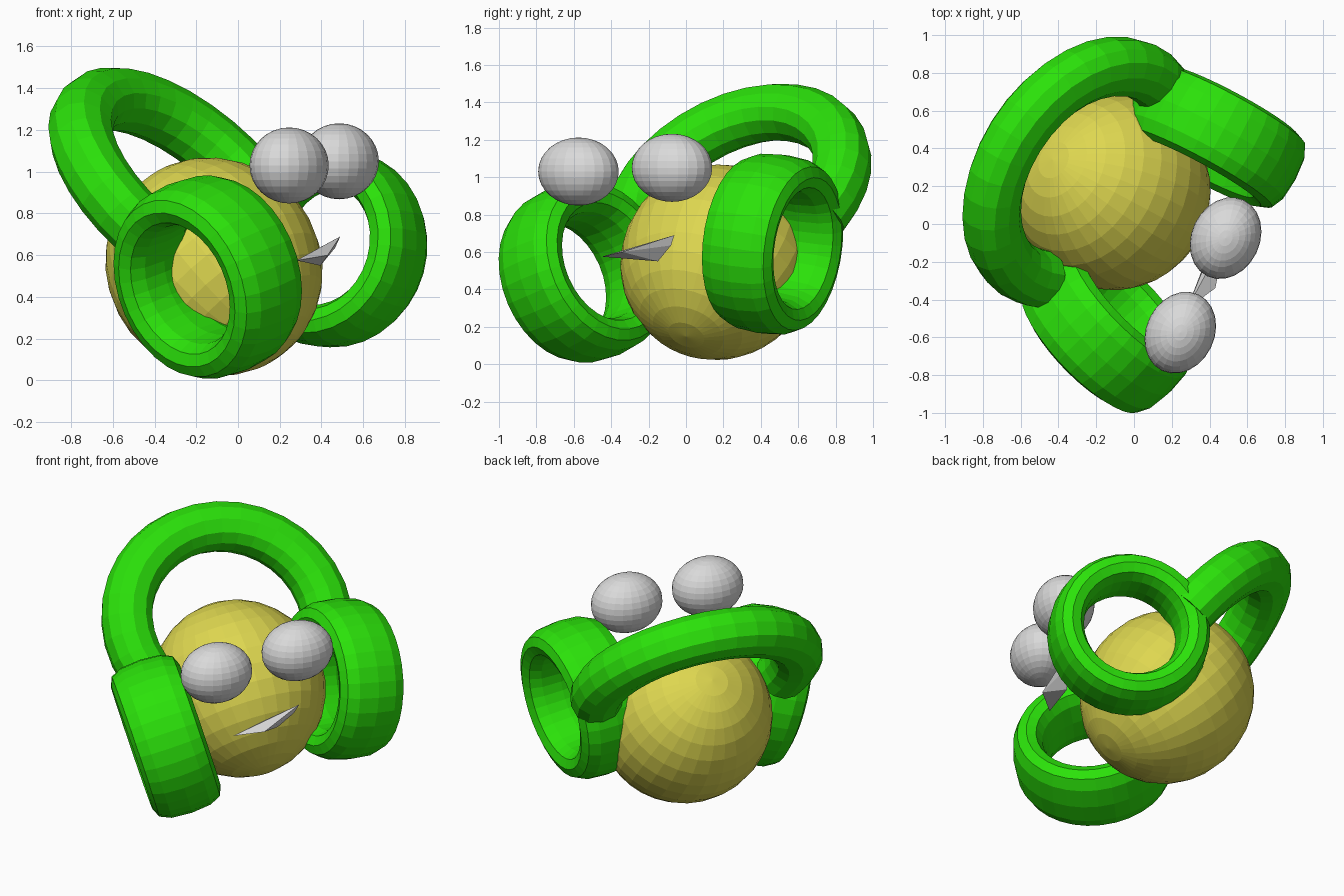
import bpy, bmesh, math
from mathutils import Vector, Matrix

if "Cube" in bpy.data.objects:
    bpy.data.objects.remove(bpy.data.objects["Cube"])


def material(name, color):
    m = bpy.data.materials.new(name)
    m.diffuse_color = (*color, 1)
    m.use_nodes = True
    m.node_tree.nodes["Principled BSDF"].inputs["Base Color"].default_value = m.diffuse_color
    return m


GREEN = material("bright green", (0.024, 0.76, 0.003))
YELLOW = material("mustard yellow", (0.73, 0.68, 0.08))
GREY = material("light grey", (0.70, 0.70, 0.70))


def finish(name, bm, mat):
    bmesh.ops.recalc_face_normals(bm, faces=bm.faces[:])
    me = bpy.data.meshes.new(name)
    bm.to_mesh(me)
    bm.free()
    me.materials.append(mat)
    ob = bpy.data.objects.new(name, me)
    bpy.context.collection.objects.link(ob)
    return ob


def frame(center, axis, up):
    """Matrix whose local z is axis and local y is as close to up as possible."""
    z = Vector(axis).normalized()
    y = Vector(up)
    y = (y - z * y.dot(z)).normalized()
    x = y.cross(z)
    m = Matrix((x, y, z)).transposed().to_4x4()
    m.translation = Vector(center)
    return m


def ring(name, mat, m, radius, radial, axial, arc=360, segs=32, sides=12, power=0.8, widen=1):
    """Sweep a squarish oval section round local z; a partial arc is centred on local y."""
    bm = bmesh.new()
    full = arc >= 360
    count = segs if full else segs + 1
    loops = []
    for i in range(count):
        a = math.radians(90 - arc / 2 + arc * i / segs)
        loop = []
        for j in range(sides):
            t = 2 * math.pi * j / sides
            c, s = math.cos(t), math.sin(t)
            r = radius + radial * math.copysign(abs(c) ** power, c)
            h = axial * math.copysign(abs(s) ** power, s)
            loop.append(bm.verts.new(m @ Vector((widen * r * math.cos(a), r * math.sin(a), h))))
        loops.append(loop)
    for i in range(segs):
        p, q = loops[i], loops[(i + 1) % count]
        for j in range(sides):
            k = (j + 1) % sides
            bm.faces.new((p[j], p[k], q[k], q[j]))
    if not full:
        bm.faces.new(loops[0])
        bm.faces.new(loops[-1])
    return finish(name, bm, mat)


def ball(name, mat, m, size, segs=32, rings=16):
    bm = bmesh.new()
    bmesh.ops.create_uvsphere(bm, u_segments=segs, v_segments=rings, radius=1,
                              matrix=m @ Matrix.Diagonal((*size, 1)))
    return finish(name, bm, mat)


UP = (-0.59, 0.32, 0.74)      # the tilted top of the head
SIDE = (0.433, 0.90, 0.036)   # from one eye to the other

# Head
ball("head", YELLOW, frame((-0.115, 0.17, 0.545), UP, SIDE), (0.508, 0.522, 0.536))

# Ear cushions
ring("left_ear_ring", GREEN, frame((-0.145, -0.545, 0.495), (0.69, 0.665, 0.285), UP),
     0.385, 0.098, 0.215)
ring("right_ear_ring", GREEN, frame((0.43, 0.463, 0.642), (0.47, 0.875, -0.125), UP),
     0.385, 0.098, 0.21)

# Headband, a little over half a ring
ring("headband", GREEN, frame((-0.268, 0.272, 0.905), (0.60, -0.415, 0.667), UP),
     0.6, 0.15, 0.15, arc=216, segs=20, power=0.9, widen=1.04)

# Eyes
for name, pos in (("left_eye", (0.245, -0.575, 1.03)), ("right_eye", (0.485, -0.075, 1.05))):
    ball(name, GREY, frame(pos, (0, 0, 1), SIDE), (0.181, 0.224, 0.182), 24, 16)

# Mouth, a thin wedge
bm = bmesh.new()
for p in ((0.28, -0.45, 0.575), (0.49, -0.062, 0.69), (0.43, -0.34, 0.60),
          (0.395, -0.15, 0.55), (0.465, -0.08, 0.635), (0.37, -0.23, 0.625)):
    bm.verts.new(p)
bmesh.ops.convex_hull(bm, input=bm.verts[:])
finish("mouth", bm, GREY)
